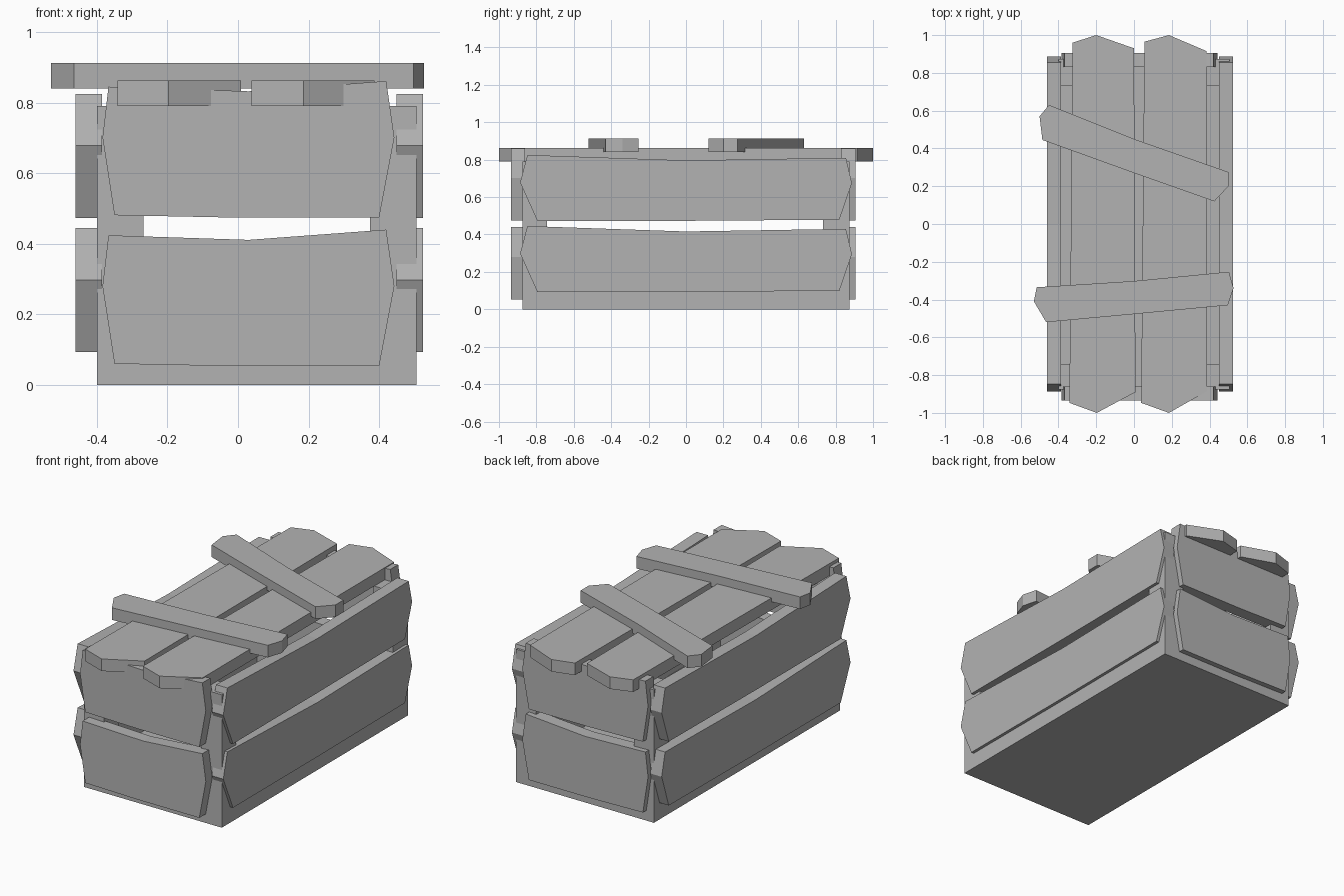
import bpy, bmesh
from mathutils import Matrix

if "Cube" in bpy.data.objects:
    bpy.data.objects.remove(bpy.data.objects["Cube"])

GREY = bpy.data.materials.new("dark_grey_wood")
GREY.diffuse_color = (0.45, 0.45, 0.45, 1)
GREY.use_nodes = True
GREY.node_tree.nodes["Principled BSDF"].inputs["Base Color"].default_value = GREY.diffuse_color


def prism(name, outline, depth, matrix):
    """Extrude a flat outline along local z, then place it with a matrix."""
    bm = bmesh.new()
    face = bm.faces.new([bm.verts.new((u, v, 0)) for u, v in outline])
    ext = bmesh.ops.extrude_face_region(bm, geom=[face])
    verts = [g for g in ext["geom"] if isinstance(g, bmesh.types.BMVert)]
    bmesh.ops.translate(bm, vec=(0, 0, depth), verts=verts)
    bm.transform(matrix)
    bmesh.ops.recalc_face_normals(bm, faces=bm.faces)
    mesh = bpy.data.meshes.new(name)
    bm.to_mesh(mesh)
    bm.free()
    mesh.materials.append(GREY)
    obj = bpy.data.objects.new(name, mesh)
    bpy.context.collection.objects.link(obj)
    return obj


def box(name, x0, x1, y0, y1, z0, z1):
    return prism(name, [(x0, y0), (x1, y0), (x1, y1), (x0, y1)], z1 - z0,
                 Matrix.Translation((0, 0, z0)))


def frame(u, v, w, origin):
    """Matrix whose columns are the local axes u, v, w."""
    m = Matrix((u, v, w)).transposed().to_4x4()
    m.translation = origin
    return m


T = 0.075  # board thickness

# Base slab and corner posts
box("base", -0.40, 0.506, -0.875, 0.873, 0, 0.13)
for i, (x0, x1) in enumerate(((-0.40, -0.268), (0.374, 0.506))):
    for j, (y0, y1) in enumerate(((-0.875, -0.742), (0.732, 0.873))):
        box(f"corner_post_{i}{j}", x0, x1, y0, y1, 0.13, 0.79)

# End boards, the same outline front and back
END = [(-0.35, 0.06), (0, 0.053), (0.40, 0.053), (0.443, 0.28),
       (0.42, 0.44), (0.03, 0.411), (-0.367, 0.424), (-0.384, 0.28)]
for k in range(2):
    for side, y in (("front", -0.86), ("back", 0.905)):
        prism(f"{side}_board_{k}", END, T,
              frame((1, 0, 0), (0, 0, 1), (0, -1, 0), (0, y, 0.421 * k)))

# Long side boards, the same outline left and right
SIDE = [(-0.795, 0.093), (0, 0.093), (0.82, 0.099), (0.887, 0.295),
        (0.855, 0.43), (0, 0.416), (-0.848, 0.445), (-0.887, 0.298)]
for k in range(2):
    for side, x in (("left", -0.461), ("right", 0.449)):
        prism(f"{side}_board_{k}", SIDE, T,
              frame((0, 1, 0), (0, 0, 1), (1, 0, 0), (x, 0, 0.38 * k)))

# Lid boards
LID = {
    "lid_board_left": [(-0.325, 0.96), (-0.20, 1.0), (0, 0.93), (0.008, -0.89),
                       (-0.197, -1.0), (-0.342, -0.947)],
    "lid_board_right": [(0.055, 0.965), (0.185, 1.0), (0.385, 0.915), (0.387, -0.885),
                        (0.185, -1.0), (0.038, -0.947)],
}
for name, outline in LID.items():
    prism(name, outline, 0.072, Matrix.Translation((0, 0, 0.791)))

# Crooked battens nailed across the lid
BATTENS = {
    "back_batten": [(-0.45, 0.63), (0, 0.45), (0.50, 0.275), (0.50, 0.20),
                    (0.425, 0.12), (0, 0.27), (-0.485, 0.445), (-0.50, 0.57)],
    "front_batten": [(-0.515, -0.335), (0, -0.302), (0.503, -0.253), (0.527, -0.34),
                     (0.497, -0.43), (0, -0.477), (-0.465, -0.52), (-0.53, -0.41)],
}
for name, outline in BATTENS.items():
    prism(name, outline, 0.072, Matrix.Translation((0, 0, 0.840)))
